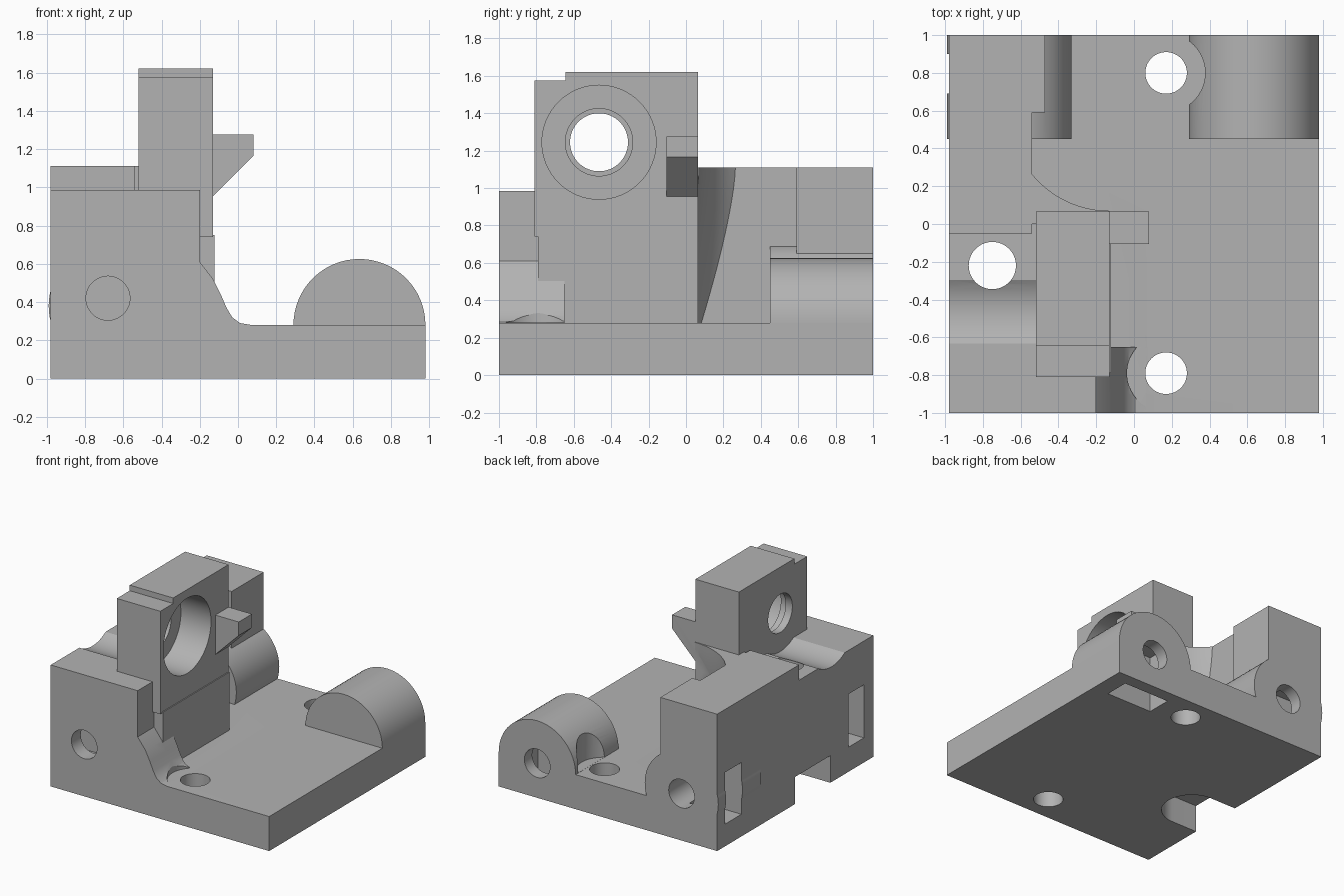
import bpy, bmesh, math
from mathutils import Matrix

cube = bpy.data.objects.get("Cube")
if cube:
    bpy.data.objects.remove(cube, do_unlink=True)

grey = bpy.data.materials.new("plain_grey")
grey.use_nodes = True
grey.diffuse_color = (0.45, 0.45, 0.45, 1)
grey.node_tree.nodes["Principled BSDF"].inputs["Base Color"].default_value = grey.diffuse_color


def finish(bm, name):
    bmesh.ops.recalc_face_normals(bm, faces=bm.faces)
    mesh = bpy.data.meshes.new(name)
    bm.to_mesh(mesh)
    bm.free()
    mesh.materials.append(grey)
    ob = bpy.data.objects.new(name, mesh)
    bpy.context.collection.objects.link(ob)
    return ob


def box(name, x, y, z):
    bm = bmesh.new()
    bmesh.ops.create_cube(bm, size=1)
    for v in bm.verts:
        v.co = [r[0] if c < 0 else r[1] for c, r in zip(v.co, (x, y, z))]
    return finish(bm, name)


def rod(name, axis, centre, radius, span):
    """Cylinder along an axis; centre holds the two other coordinates in order."""
    bm = bmesh.new()
    bmesh.ops.create_cone(bm, cap_ends=True, segments=64, radius1=radius,
                          radius2=radius, depth=span[1] - span[0])
    turn = {"x": Matrix.Rotation(math.pi / 2, 4, "Y"),
            "y": Matrix.Rotation(math.pi / 2, 4, "X"), "z": Matrix()}[axis]
    place = list(centre)
    place.insert("xyz".index(axis), sum(span) / 2)
    bm.transform(Matrix.Translation(place) @ turn)
    return finish(bm, name)


def rows_solid(name, rows):
    """Solid skinned through rows of equal point count."""
    bm = bmesh.new()
    loops = [[bm.verts.new(p) for p in row] for row in rows]
    n = len(loops[0])
    for a, b in zip(loops, loops[1:]):
        for i in range(n):
            j = (i + 1) % n
            bm.faces.new((a[i], a[j], b[j], b[i]))
    bm.faces.new(loops[0])
    bm.faces.new(loops[-1])
    return finish(bm, name)


def extrude_y(name, profile, y):
    return rows_solid(name, [[(px, py, pz) for px, pz in profile] for py in y])


def combine(body, other, operation):
    mod = body.modifiers.new(operation.lower(), "BOOLEAN")
    mod.operation, mod.solver, mod.object = operation, "EXACT", other
    bpy.context.view_layer.objects.active = body
    bpy.ops.object.modifier_apply(modifier=mod.name)
    bpy.data.objects.remove(other, do_unlink=True)


def concave_corner():
    """Corner web between tower and rear block, hollowed by a widening cone."""
    rows = []
    levels, steps = 14, 16
    for k in range(levels + 1):
        t = k / levels
        z = 1.11 - 0.85 * t
        r = 0.53 + 0.135 * t ** 1.5
        end = -0.13 - math.sqrt(max(0, r * r - 0.54 ** 2))
        xs = [-0.54 + (end + 0.54) * i / steps for i in range(steps + 1)]
        arc = [(x, 0.6 - math.sqrt(r * r - (x + 0.13) ** 2), z) for x in xs]
        rows.append([(-0.6, 0, z), (-0.6, arc[0][1], z)] + arc + [(end, 0, z)])
    return rows_solid("corner_web", rows)


# Base plate is the body that everything is joined to
body = box("mounting_body", (-0.98, 0.98), (-1, 1), (0, 0.28))

fillet = [(-0.2, 0.61), (-0.13, 0.52), (-0.09, 0.44), (-0.06, 0.37),
          (-0.03, 0.32), (0.01, 0.29), (0.07, 0.28), (0.07, 0.1)]
solids = [
    # Side block: front, rear and widened rear end
    box("front_block", (-0.98, -0.3), (-0.9, 0), (0, 0.985)),
    box("rear_block", (-0.98, -0.54), (-0.05, 1), (0, 1.11)),
    box("rear_end", (-0.7, -0.47), (0.59, 1), (0.1, 1.11)),
    extrude_y("front_lug", [(-0.98, 0), (-0.98, 0.985), (-0.2, 0.985)] + fillet[:-1]
              + [(0.07, 0)], (-1, -0.78)),
    extrude_y("front_fillet", [(-0.3, 0.1), (-0.3, 0.61)] + fillet, (-0.9, -0.65)),
    # Tower with stepped top and side catch
    box("tower_foot", (-0.7, -0.122), (-0.79, 0.065), (0.1, 0.75)),
    box("tower", (-0.52, -0.13), (-0.81, 0.065), (0.74, 1.575)),
    box("tower_cap", (-0.52, -0.13), (-0.645, 0.065), (1.4, 1.62)),
    extrude_y("catch", [(-0.2, 0.885), (-0.2, 1.275), (0.08, 1.275), (0.08, 1.165)],
              (-0.105, 0.065)),
    concave_corner(),
    # Rod holders
    rod("right_rod_holder", "y", (-0.66, 0.38), 0.33, (0.45, 1)),
    rod("left_rod_holder", "y", (0.635, 0.28), 0.345, (0.45, 1)),
]
for s in solids:
    combine(body, s, "UNION")

cuts = [
    # Trim anything below the base
    box("under_trim", (-2, 2), (-2, 2), (-1, 0)),
    # Tower bore, stepped, with the trough beside it
    rod("trough", "x", (-0.465, 1.245), 0.31, (-1.2, -0.52)),
    rod("counterbore", "x", (-0.465, 1.245), 0.305, (-0.40, 0.2)),
    rod("bore_step", "x", (-0.465, 1.245), 0.18, (-0.46, 0)),
    rod("bore", "x", (-0.465, 1.245), 0.155, (-0.7, 0)),
    # Vertical screw hole with its round-ended slot below
    rod("screw_hole", "z", (-0.75, -0.22), 0.125, (-0.2, 1.3)),
    rod("slot_end", "z", (-0.75, -0.225), 0.225, (-0.2, 0.22)),
    box("slot", (-1.2, -0.75), (-0.45, 0), (-0.2, 0.22)),
    # Rod screw holes and nut pockets
    rod("left_rod_hole", "y", (0.635, 0.28), 0.115, (0.45, 1.2)),
    box("left_nut_pocket", (0.43, 0.84), (0.7, 0.9), (-0.2, 0.46)),
    rod("front_rod_hole", "y", (-0.68, 0.42), 0.115, (-1.2, -0.68)),
    rod("rear_rod_hole", "y", (-0.66, 0.38), 0.115, (0.7, 1.2)),
    box("front_nut_pocket", (-1.2, -0.66), (-0.88, -0.68), (0.2, 0.63)),
    box("rear_nut_pocket", (-1.2, -0.66), (0.69, 0.9), (0.18, 0.6)),
]
# Base screw holes with clearance for their heads
for y in (-0.79, 0.8):
    cuts.append(rod("base_hole", "z", (0.17, y), 0.11, (-0.2, 0.5)))
    cuts.append(rod("head_clearance", "z", (0.17, y), 0.207, (0.281, 1)))
for c in cuts:
    combine(body, c, "DIFFERENCE")

bpy.ops.object.select_all(action="DESELECT")
body.select_set(True)
bpy.context.view_layer.objects.active = body
bpy.ops.object.shade_smooth_by_angle(angle=math.radians(25))
